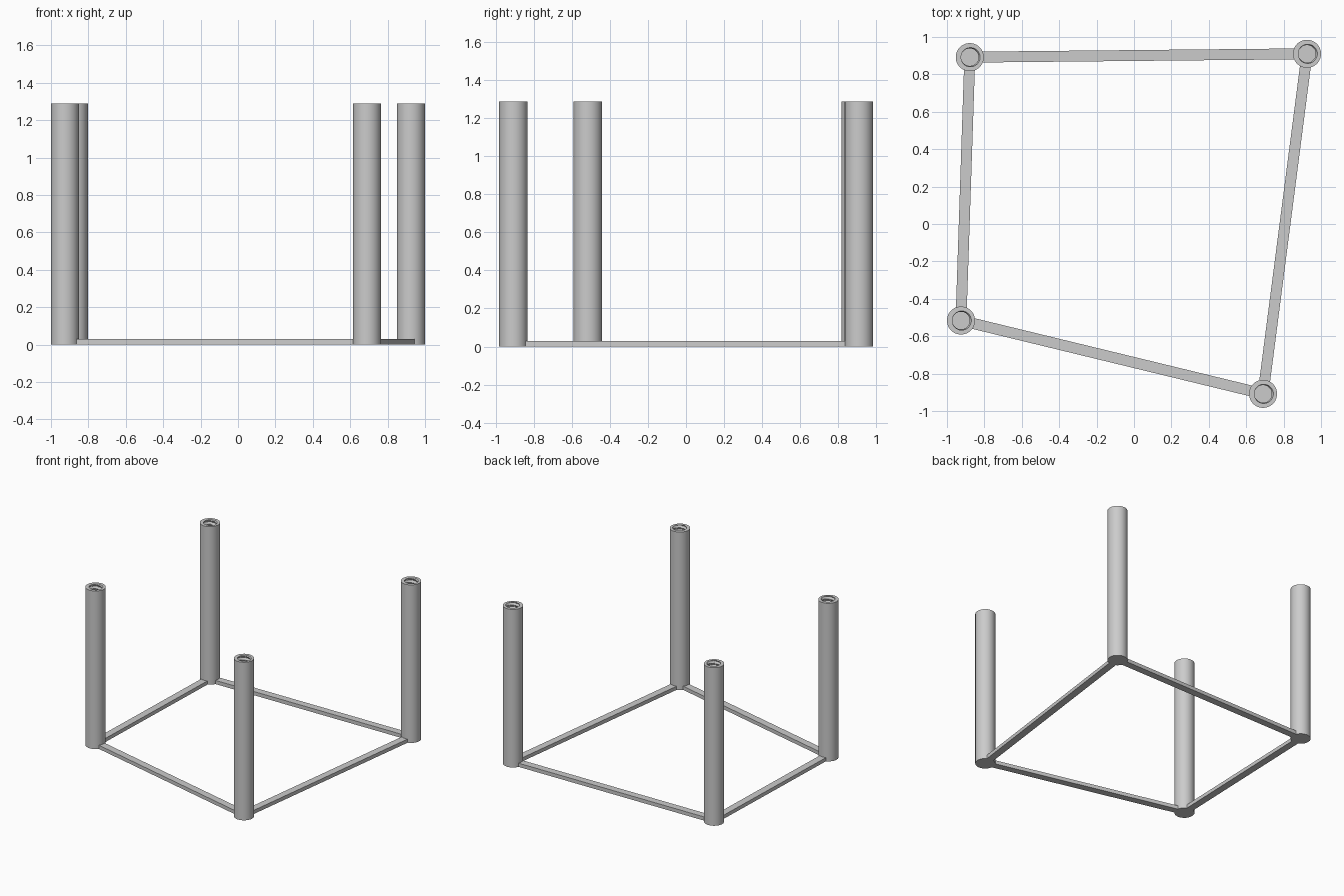
import bpy
import bmesh
import math
from mathutils import Vector

cube = bpy.data.objects.get("Cube")
if cube:
    bpy.data.objects.remove(cube, do_unlink=True)

POST_RADIUS, POST_HEIGHT = 0.075, 1.29
BAR_WIDTH, BAR_HEIGHT = 0.058, 0.03
THREAD_MINOR, THREAD_MAJOR = 0.046, 0.056
PITCH, SOCKET_DEPTH, STEPS = 0.032, 0.32, 8
SIDES = 48

grey = bpy.data.materials.new("plain grey")
grey.use_nodes = True
grey.diffuse_color = (0.6, 0.6, 0.6, 1)
grey.node_tree.nodes["Principled BSDF"].inputs["Base Color"].default_value = (0.6, 0.6, 0.6, 1)


def finish(bm, name, smooth=False):
    bmesh.ops.recalc_face_normals(bm, faces=bm.faces)
    mesh = bpy.data.meshes.new(name)
    bm.to_mesh(mesh)
    bm.free()
    mesh.materials.append(grey)
    obj = bpy.data.objects.new(name, mesh)
    bpy.context.collection.objects.link(obj)
    if smooth:
        bpy.ops.object.select_all(action="DESELECT")
        obj.select_set(True)
        bpy.context.view_layer.objects.active = obj
        bpy.ops.object.shade_smooth_by_angle(angle=math.radians(30))
    return obj


def thread_radius(turns):
    """Triangular thread wave: one ridge per turn."""
    wave = abs(2 * (turns % 1) - 1)
    return THREAD_MINOR + (THREAD_MAJOR - THREAD_MINOR) * wave


def make_post(name, centre):
    """Round post with a threaded blind socket in its top."""
    bm = bmesh.new()

    def ring(z, radius):
        verts = []
        for i in range(SIDES):
            a = 2 * math.pi * i / SIDES
            r = radius(i / SIDES)
            verts.append(bm.verts.new((centre.x + r * math.cos(a), centre.y + r * math.sin(a), z)))
        return verts

    # Outer wall, then the helical socket wall from the rim downwards
    rings = [ring(0, lambda t: POST_RADIUS), ring(POST_HEIGHT, lambda t: POST_RADIUS)]
    count = round(SOCKET_DEPTH / PITCH * STEPS)
    for k in range(count + 1):
        rings.append(ring(POST_HEIGHT - PITCH * k / STEPS,
                          lambda t, k=k: thread_radius(t + k / STEPS)))
    for low, high in zip(rings, rings[1:]):
        for i in range(SIDES):
            j = (i + 1) % SIDES
            bm.faces.new((low[i], low[j], high[j], high[i]))
    bm.faces.new(rings[0])
    bm.faces.new(rings[-1])
    return finish(bm, name, smooth=True)


def make_bar(name, start, end):
    """Flat bar on the floor between two posts, ending just inside their walls."""
    along = (end - start).normalized()
    side = Vector((-along.y, along.x)) * BAR_WIDTH / 2
    inset = along * (POST_RADIUS - 0.007)
    a, b = start + inset, end - inset
    bm = bmesh.new()
    base = bm.faces.new([bm.verts.new((p.x, p.y, 0)) for p in (a - side, b - side, b + side, a + side)])
    top = bmesh.ops.extrude_face_region(bm, geom=[base], use_keep_orig=True)
    bmesh.ops.translate(bm, vec=(0, 0, BAR_HEIGHT),
                        verts=[v for v in top["geom"] if isinstance(v, bmesh.types.BMVert)])
    return finish(bm, name)


# Four posts at the corners of an uneven quadrilateral
corners = {
    "front_right": Vector((-0.925, -0.516)),
    "front_left": Vector((0.69, -0.908)),
    "back_left": Vector((0.925, 0.91)),
    "back_right": Vector((-0.878, 0.892)),
}
for label, centre in corners.items():
    make_post(label + "_post", centre)

# Connecting bars around the outline
points = list(corners.values())
for i, name in enumerate(("front_bar", "left_bar", "back_bar", "right_bar")):
    make_bar(name, points[i], points[(i + 1) % len(points)])
